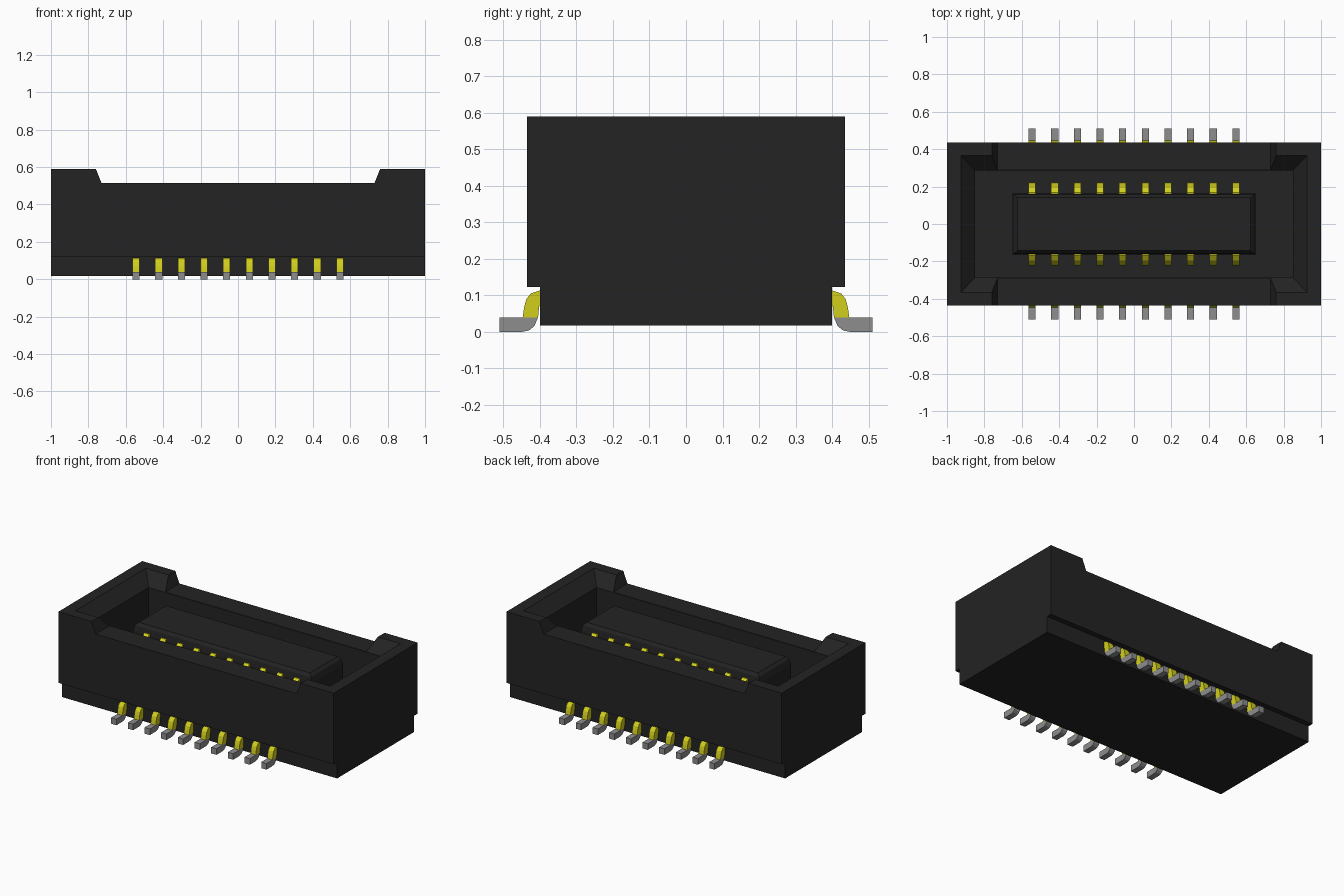
import bpy, bmesh
from mathutils import Vector

cube = bpy.data.objects.get("Cube")
if cube:
    bpy.data.objects.remove(cube, do_unlink=True)


def material(name, rgb, roughness=0.6):
    m = bpy.data.materials.new(name)
    m.use_nodes = True
    m.diffuse_color = (*rgb, 1)
    bsdf = m.node_tree.nodes["Principled BSDF"]
    bsdf.inputs["Base Color"].default_value = (*rgb, 1)
    bsdf.inputs["Roughness"].default_value = roughness
    return m


BLACK = material("black plastic", (0.017, 0.017, 0.017))
GOLD = material("gold yellow", (0.64, 0.62, 0.012))
TIN = material("tin grey", (0.27, 0.27, 0.27))


def finish(name, bm, mat):
    bmesh.ops.recalc_face_normals(bm, faces=bm.faces)
    mesh = bpy.data.meshes.new(name)
    bm.to_mesh(mesh)
    bm.free()
    mesh.materials.append(mat)
    ob = bpy.data.objects.new(name, mesh)
    bpy.context.collection.objects.link(ob)
    return ob


def prisms(name, profile, starts, depth, mat, axis="x"):
    """Extrude a closed profile by depth along x or y, once for each start."""
    bm = bmesh.new()
    for s in starts:
        verts = [bm.verts.new((s, a, z) if axis == "x" else (a, s, z)) for a, z in profile]
        face = bm.faces.new(verts)
        ext = bmesh.ops.extrude_face_region(bm, geom=[face])
        step = Vector((depth, 0, 0) if axis == "x" else (0, depth, 0))
        bmesh.ops.translate(bm, vec=step,
                            verts=[g for g in ext["geom"] if isinstance(g, bmesh.types.BMVert)])
    return finish(name, bm, mat)


def loft(name, rings, mat):
    """Solid through stacked rectangles given as (half x, half y, z)."""
    bm = bmesh.new()
    loops = [[bm.verts.new((sx * hx, sy * hy, z))
              for sx, sy in ((-1, -1), (1, -1), (1, 1), (-1, 1))] for hx, hy, z in rings]
    for lo, hi in zip(loops, loops[1:]):
        for i in range(4):
            j = (i + 1) % 4
            bm.faces.new((lo[i], lo[j], hi[j], hi[i]))
    bm.faces.new(loops[0])
    bm.faces.new(loops[-1])
    return finish(name, bm, mat)


def cut(target, cutter):
    mod = target.modifiers.new("cut", "BOOLEAN")
    mod.operation = "DIFFERENCE"
    mod.solver = "EXACT"
    mod.object = cutter
    bpy.context.view_layer.objects.active = target
    bpy.ops.object.modifier_apply(modifier=mod.name)
    bpy.data.objects.remove(cutter, do_unlink=True)


# Housing: stepped block with a narrower foot
half = [(0.40, 0.017), (0.40, 0.123), (0.435, 0.123), (0.435, 0.59)]
housing = prisms("housing", half + [(-y, z) for y, z in reversed(half)], [-1], 2, BLACK)

# Mating cavity with a bevelled lead-in, then the lowered long walls
cut(housing, loft("cavity_cutter", [(0.85, 0.287, 0.13), (0.85, 0.287, 0.513),
                                    (0.925, 0.365, 0.59), (0.925, 0.365, 0.8)], BLACK))
cut(housing, prisms("notch_cutter", [(-0.73, 0.515), (0.73, 0.515), (0.76, 0.59), (0.76, 0.8),
                                     (-0.76, 0.8), (-0.76, 0.59)], [-1], 2, BLACK, "y"))

# Central tongue with softened top edges
loft("tongue", [(0.65, 0.163, 0.125), (0.65, 0.163, 0.455),
                (0.64, 0.157, 0.492), (0.622, 0.143, 0.51)], BLACK)

# Ten pins on each long side
PIN_W = 0.038
starts = [-0.545 + i * 1.09 / 9 - PIN_W / 2 for i in range(10)]

contact = [(0.15, 0.465), (0.168, 0.465), (0.195, 0.445), (0.215, 0.40),
           (0.222, 0.34), (0.222, 0.125), (0.15, 0.125)]
shoulder = [(0.38, 0.115), (0.402, 0.113), (0.425, 0.105), (0.437, 0.09), (0.443, 0.068),
            (0.447, 0.04), (0.405, 0.04), (0.402, 0.07), (0.38, 0.075)]
foot = [(0.405, 0.04), (0.51, 0.04), (0.51, 0), (0.45, 0), (0.43, 0.004), (0.415, 0.016)]

for side, s in (("front", -1), ("back", 1)):
    for part, profile, mat in (("contacts", contact, GOLD), ("lead_shoulders", shoulder, GOLD),
                               ("solder_feet", foot, TIN)):
        prisms(f"{side}_{part}", [(s * y, z) for y, z in profile], starts, PIN_W, mat)
